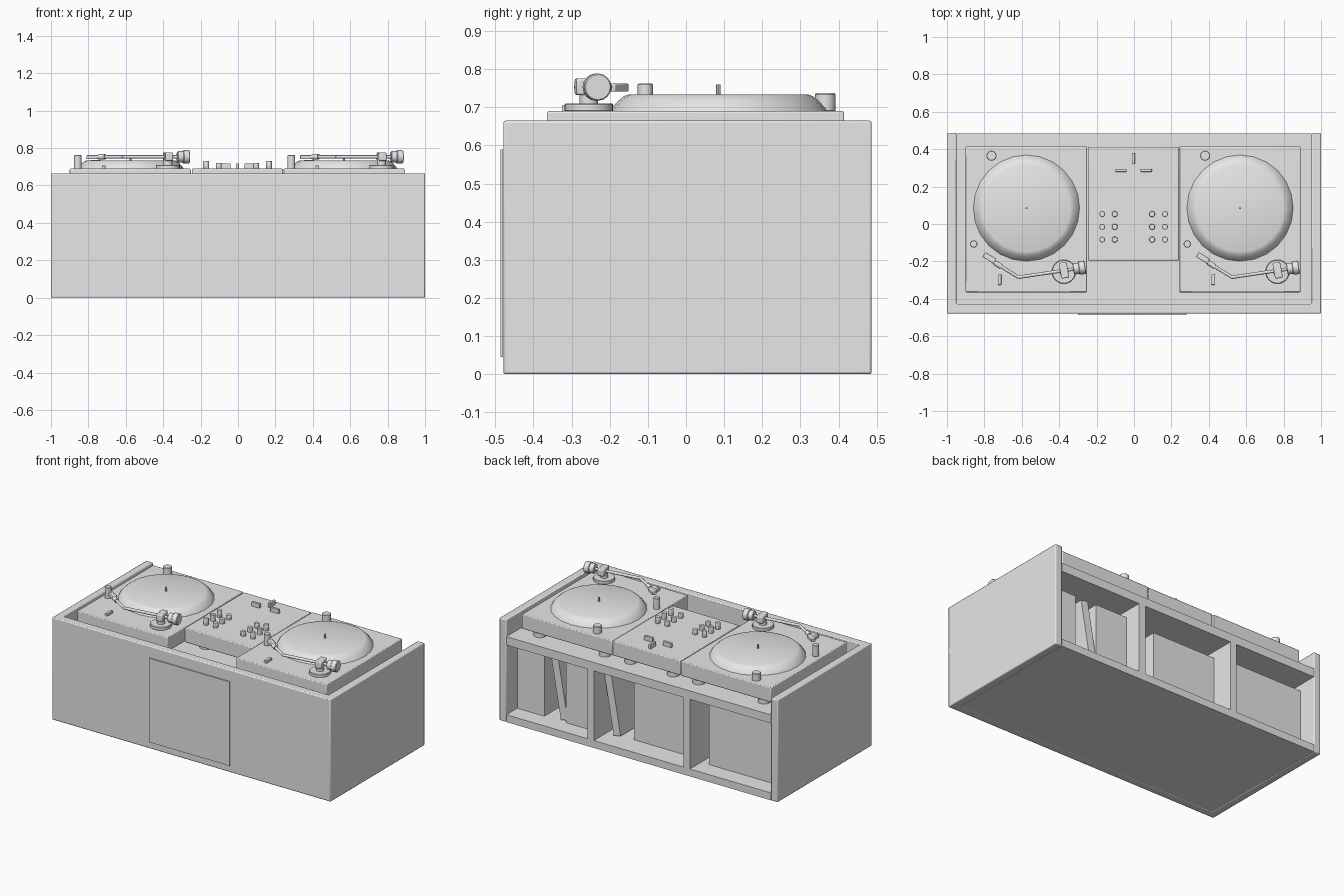
import bpy, bmesh, math
from mathutils import Vector, Matrix

if "Cube" in bpy.data.objects:
    bpy.data.objects.remove(bpy.data.objects["Cube"])

grey = bpy.data.materials.new("plain grey")
grey.diffuse_color = (0.8, 0.8, 0.8, 1)
grey.use_nodes = True
grey.node_tree.nodes["Principled BSDF"].inputs["Base Color"].default_value = grey.diffuse_color


def finish(name, bm, bevel=0.0, segments=2):
    """Turn a bmesh into a shaded object, with optional rounded edges."""
    bmesh.ops.recalc_face_normals(bm, faces=bm.faces)
    me = bpy.data.meshes.new(name)
    bm.to_mesh(me)
    bm.free()
    me.materials.append(grey)
    ob = bpy.data.objects.new(name, me)
    bpy.context.collection.objects.link(ob)
    if bevel:
        mod = ob.modifiers.new("rounded_edges", 'BEVEL')
        mod.width, mod.segments = bevel, segments
    bpy.ops.object.select_all(action='DESELECT')
    ob.select_set(True)
    bpy.context.view_layer.objects.active = ob
    bpy.ops.object.shade_smooth_by_angle(angle=math.radians(35))
    return ob


def box(name, x0, x1, y0, y1, z0, z1, bevel=0.0, turn=None):
    """Box from its limits, with an optional rotation matrix about its centre."""
    bm = bmesh.new()
    bmesh.ops.create_cube(bm, size=1)
    bmesh.ops.scale(bm, vec=(x1 - x0, y1 - y0, z1 - z0), verts=bm.verts)
    if turn:
        bmesh.ops.transform(bm, matrix=turn, verts=bm.verts)
    bmesh.ops.translate(bm, vec=((x0 + x1) / 2, (y0 + y1) / 2, (z0 + z1) / 2), verts=bm.verts)
    return finish(name, bm, bevel)


def rod(name, a, b, r, r2=None, sides=16, bevel=0.0):
    """Cylinder or cone between two points."""
    a, b = Vector(a), Vector(b)
    bm = bmesh.new()
    bmesh.ops.create_cone(bm, cap_ends=True, segments=sides, radius1=r,
                          radius2=r if r2 is None else r2, depth=(b - a).length)
    rot = (b - a).to_track_quat('Z', 'Y').to_matrix().to_4x4()
    bmesh.ops.transform(bm, matrix=Matrix.Translation((a + b) / 2) @ rot, verts=bm.verts)
    return finish(name, bm, bevel, 1)


def lathe(name, x, y, profile, sides):
    """Capped turned shape from (radius, z) pairs."""
    bm = bmesh.new()
    rings = [[bm.verts.new((x + r * math.cos(2 * math.pi * i / sides),
                            y + r * math.sin(2 * math.pi * i / sides), z))
              for i in range(sides)] for r, z in profile]
    for lo, hi in zip(rings, rings[1:]):
        for i in range(sides):
            j = (i + 1) % sides
            bm.faces.new((lo[i], lo[j], hi[j], hi[i]))
    bm.faces.new(rings[0])
    bm.faces.new(rings[-1])
    return finish(name, bm)


# Cabinet: U-shaped shell, open at the back
BACK, FRONT, TOP = 0.487, -0.479, 0.665
outline = [(-1, FRONT), (1, FRONT), (1, BACK), (0.95, BACK), (0.95, -0.427),
           (-0.95, -0.427), (-0.95, BACK), (-1, BACK)]
bm = bmesh.new()
base = bm.faces.new([bm.verts.new((x, y, 0)) for x, y in outline])
up = bmesh.ops.extrude_face_region(bm, geom=[base])
bmesh.ops.translate(bm, vec=(0, 0, TOP),
                    verts=[v for v in up["geom"] if isinstance(v, bmesh.types.BMVert)])
finish("cabinet_shell", bm, 0.006)

# Boards inside the cabinet
box("cabinet_floor", -0.95, 0.95, -0.427, BACK - 0.002, 0, 0.048)
box("deck_shelf", -0.95, 0.95, -0.427, BACK - 0.002, 0.5, 0.555)
for s in (-1, 1):
    box("divider", s * 0.345 - 0.023, s * 0.345 + 0.023, -0.427, BACK - 0.002, 0.048, 0.5)

# Thin sheet on the front panel
box("front_sheet", -0.30, 0.28, -0.487, -0.4795, 0.045, 0.59)

# Record stacks and leaning records
for x0, x1, back in ((0.755, 0.948, 0.375), (0.37, 0.60, 0.375),
                     (-0.32, 0.137, 0.34), (-0.948, -0.425, 0.37)):
    box("record_stack", x0, x1, back - 0.5, back, 0.048, 0.455)
lean = Matrix.Rotation(math.radians(10), 4, 'Y')
for x in (0.65, 0.27):
    box("leaning_record", x - 0.025, x + 0.025, -0.13, 0.37, 0.055, 0.455, turn=lean)


def feet(x0, x1, y0, y1):
    for x in (x0 + 0.09, x1 - 0.09):
        for y in (y0 + 0.09, y1 - 0.06):
            rod("foot", (x, y, 0.553), (x, y, 0.605), 0.038, sides=16)


# Turntable, centred on the platter axis at x = cx
def turntable(cx):
    D = 0.69
    cy = 0.085

    def p(x, y, z):
        return (cx + x, y, z)

    box("turntable_body", cx - 0.325, cx + 0.323, -0.365, 0.415, 0.595, D, 0.005)
    feet(cx - 0.325, cx + 0.323, -0.365, 0.415)
    lathe("platter", cx, cy, [(0.285, D - 0.002), (0.28, 0.698), (0.262, 0.718),
                              (0.248, 0.729), (0.235, 0.734)], 24)
    rod("spindle", p(0, cy, 0.73), p(0, cy, 0.76), 0.006, sides=8)
    rod("power_dial", p(-0.187, 0.365, D - 0.002), p(-0.187, 0.365, 0.737), 0.027, bevel=0.003)
    rod("lamp_post", p(-0.282, -0.107, D - 0.002), p(-0.282, -0.107, 0.763), 0.02, bevel=0.003)
    box("start_switch", cx - 0.153, cx - 0.134, -0.325, -0.27, D - 0.002, 0.706, 0.002)
    # Tonearm mount
    rod("tonearm_base", p(0.2, -0.255, D - 0.002), p(0.2, -0.255, 0.71), 0.064, sides=24, bevel=0.003)
    rod("tonearm_post", p(0.2, -0.255, 0.705), p(0.2, -0.255, 0.74), 0.024)
    yoke = Matrix.Rotation(math.radians(10), 4, 'Z')
    box("tonearm_yoke", cx + 0.18, cx + 0.222, -0.29, -0.205, 0.732, 0.776, 0.006, yoke)
    # Bent arm, head and counterweight
    z = 0.753
    rod("tonearm_rear", p(0.26, -0.24, z), p(-0.045, -0.285, z), 0.009, sides=12)
    rod("tonearm_front", p(-0.04, -0.286, z), p(-0.18, -0.2, z), 0.009, sides=12)
    rod("arm_collar", p(-0.135, -0.228, z), p(-0.17, -0.206, z), 0.014, sides=12)
    head = Matrix.Rotation(math.radians(-32), 4, 'Z')
    box("tonearm_head", cx - 0.233, cx - 0.163, -0.196, -0.166, z - 0.012, z + 0.009, 0.003, head)
    rod("counterweight", p(0.25, -0.241, z), p(0.295, -0.234, z), 0.03, sides=16, bevel=0.003)
    rod("counterweight_cap", p(0.28, -0.236, z), p(0.315, -0.231, z), 0.036, sides=16, bevel=0.003)


for cx in (-0.575, 0.567):
    turntable(cx)

# Mixer between the turntables
box("mixer_body", -0.246, 0.24, -0.195, 0.412, 0.595, 0.69, 0.005)
feet(-0.246, 0.24, -0.195, 0.412)
for x, top in ((-0.17, 0.731), (-0.103, 0.72), (0.097, 0.72), (0.166, 0.731)):
    for y in (0.053, -0.015, -0.083):
        rod("mixer_knob", (x, y, 0.688), (x, y, top), 0.016, sides=12, bevel=0.002)
for x, y, w, d in ((-0.07, 0.287, 0.06, 0.016), (0.065, 0.287, 0.06, 0.016), (-0.003, 0.35, 0.016, 0.06)):
    box("mixer_fader", x - w / 2, x + w / 2, y - d / 2, y + d / 2, 0.688, 0.718, 0.002)
